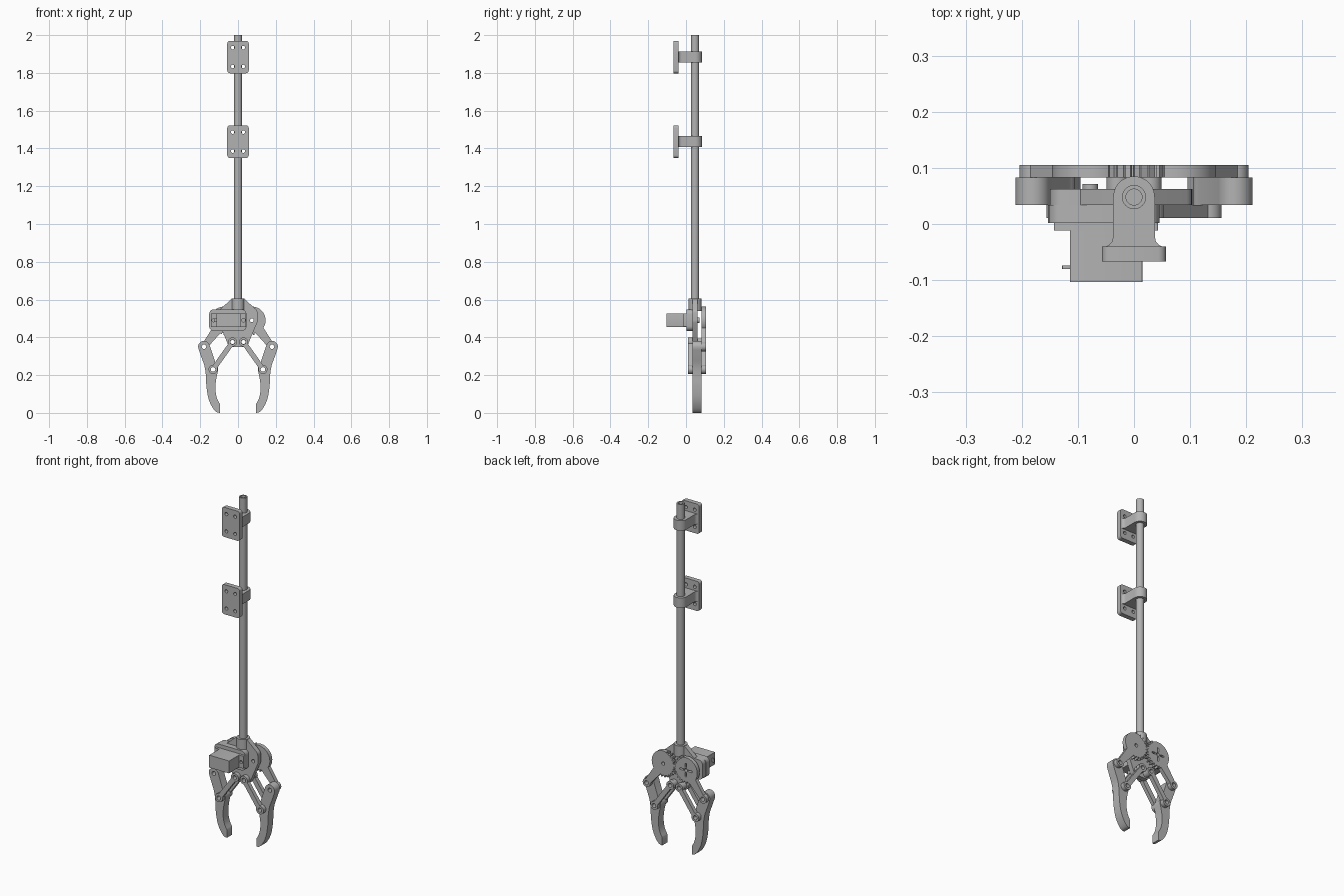
import bpy, bmesh
from math import sin, cos, pi, radians, hypot, atan2
from mathutils import Matrix, Vector

cube = bpy.data.objects.get("Cube")
if cube:
    bpy.data.objects.remove(cube, do_unlink=True)

grey = bpy.data.materials.new("plain grey")
grey.use_nodes = True
COLOUR = (0.45, 0.45, 0.45, 1)
grey.diffuse_color = COLOUR
grey.node_tree.nodes["Principled BSDF"].inputs["Base Color"].default_value = COLOUR


# ---------- outline helpers ----------
def circle(c, r, n=28):
    return [(c[0] + r * cos(2 * pi * i / n), c[1] + r * sin(2 * pi * i / n)) for i in range(n)]


def arc(c, r, a0, a1, n=12):
    angles = [radians(a0 + (a1 - a0) * i / n) for i in range(n + 1)]
    return [(c[0] + r * cos(a), c[1] + r * sin(a)) for a in angles]


def hull(pts):
    pts = sorted(set(pts))

    def half(seq):
        out = []
        for p in seq:
            while len(out) > 1 and ((out[-1][0] - out[-2][0]) * (p[1] - out[-2][1])
                                    - (out[-1][1] - out[-2][1]) * (p[0] - out[-2][0])) <= 1e-12:
                out.pop()
            out.append(p)
        return out[:-1]
    return half(pts) + half(pts[::-1])


def rounded(x0, x1, z0, z1, r):
    return hull([p for x in (x0 + r, x1 - r) for z in (z0 + r, z1 - r) for p in circle((x, z), r, 16)])


def smooth(pts, n=4):
    """Open Catmull-Rom curve through the points."""
    v = [Vector(p) for p in [pts[0]] + pts + [pts[-1]]]
    out = []
    for a, b, c, d in zip(v, v[1:], v[2:], v[3:]):
        for i in range(n):
            t = i / n
            q = 0.5 * (2 * b + (c - a) * t + (2 * a - 5 * b + 4 * c - d) * t * t
                       + (3 * b - a - 3 * c + d) * t ** 3)
            out.append(tuple(q))
    return out + [pts[-1]]


# ---------- solid helper ----------
def solid(name, pieces, lo, hi, upright=False):
    """Extrude pieces (outline followed by its holes) along y, or along z if upright."""
    bm = bmesh.new()
    for loops in pieces:
        curve = bpy.data.curves.new(name, "CURVE")
        curve.dimensions = "2D"
        curve.fill_mode = "BOTH"
        curve.extrude = (hi - lo) / 2
        for loop in loops:
            s = curve.splines.new("POLY")
            s.points.add(len(loop) - 1)
            for p, q in zip(s.points, loop):
                p.co = (q[0], q[1], 0, 1)
            s.use_cyclic_u = True
        tmp = bpy.data.objects.new(name, curve)
        mesh = bpy.data.meshes.new_from_object(tmp)
        bm.from_mesh(mesh)
        bpy.data.objects.remove(tmp)
        bpy.data.curves.remove(curve)
        bpy.data.meshes.remove(mesh)
    mid = (lo + hi) / 2
    move = Matrix.Translation((0, 0, mid)) if upright else \
        Matrix.Translation((0, mid, 0)) @ Matrix.Rotation(pi / 2, 4, "X")
    bm.transform(move)
    bmesh.ops.remove_doubles(bm, verts=bm.verts, dist=1e-5)
    bmesh.ops.recalc_face_normals(bm, faces=bm.faces)
    mesh = bpy.data.meshes.new(name)
    bm.to_mesh(mesh)
    bm.free()
    mesh.materials.clear()
    mesh.materials.append(grey)
    ob = bpy.data.objects.new(name, mesh)
    bpy.context.collection.objects.link(ob)
    bpy.ops.object.select_all(action="DESELECT")
    ob.select_set(True)
    bpy.context.view_layer.objects.active = ob
    bpy.ops.object.shade_smooth_by_angle(angle=radians(30))
    return ob


def bar(a, b, start, end, w0, w1):
    """Tapered bar between two pivots, beginning and ending short of each."""
    a, b = Vector(a), Vector(b)
    d = (b - a).normalized()
    n = Vector((-d.y, d.x))
    p, q = a + d * start, b - d * end
    return [tuple(v) for v in (p + n * w0, p - n * w0, q - n * w1, q + n * w1)]


# ---------- pole ----------
AXIS = (0, 0.048)
solid("pole", [[circle(AXIS, 0.0215, 32), circle(AXIS, 0.0143, 32)]], 0.56, 2.0, True)
solid("pole_socket", [[circle(AXIS, 0.035, 32)]], 0.54, 0.605, True)

# ---------- pole clamps with mounting plates ----------
flare = [(0.037, -0.022), (0.039, -0.031), (0.044, -0.037), (0.052, -0.041)]
clamp = arc(AXIS, 0.037, 0, 180, 20) + [(-x, y) for x, y in flare] + flare[::-1]
for label, z in (("upper", 1.884), ("lower", 1.436)):
    solid(label + "_clamp", [[clamp, circle(AXIS, 0.0215, 32)]], z - 0.029, z + 0.029, True)
    holes = [circle((sx * 0.028, z + sz * 0.05), 0.0095, 16) for sx in (-1, 1) for sz in (-1, 1)]
    solid(label + "_mounting_plate", [[rounded(-0.057, 0.057, z - 0.086, z + 0.086, 0.014)] + holes],
          -0.067, -0.04)

# ---------- gripper body ----------
GEAR, KNUCKLE, ELBOW, ANCHOR = (0.073, 0.49), (0.18, 0.35), (0.132, 0.23), (0.029, 0.375)
flip = lambda p, s: (s * p[0], p[1])
outline = [(-0.034, 0.603), (0.034, 0.603)]
for s in (-1, 1):
    outline += circle(flip(GEAR, s), 0.031) + circle(flip(ANCHOR, s), 0.027)
    outline += circle((s * 0.078, 0.53), 0.025)
solid("body_plate", [[hull(outline), circle(GEAR, 0.01, 16)]
                     + [circle(flip(ANCHOR, s), 0.011, 16) for s in (-1, 1)]], 0.034, 0.062)
for s, label in ((-1, "right"), (1, "left")):
    a = flip(ANCHOR, s)
    solid(label + "_link_spacer", [[circle(a, 0.02), circle(a, 0.011, 16)]], 0.062, 0.083)

# ---------- servo ----------
solid("servo_mount", [[rounded(-0.153, 0.045, 0.434, 0.548, 0.025)]], 0.002, 0.034)
solid("servo_mount_rear", [[rounded(-0.15, -0.05, 0.434, 0.548, 0.025)]], 0.033, 0.062)
solid("servo_flange", [[rounded(-0.143, 0.043, 0.455, 0.527, 0.003)]
                       + [circle((x, 0.49), 0.009, 16) for x in (-0.128, 0.029)]], -0.012, 0.002)
solid("servo_case", [[rounded(-0.114, 0.015, 0.455, 0.527, 0.002)]], -0.103, 0.002)
solid("servo_cable", [[rounded(-0.128, -0.113, 0.481, 0.501, 0.002)]], -0.08, -0.074)
solid("servo_shaft", [[circle((-0.078, 0.49), 0.014)]], 0.062, 0.071)


# ---------- gears: teeth only where the pair meshes ----------
def gear_outline(s, phase):
    pitch, pts = 15, []
    for k in range(24):
        a = k * pitch + phase
        off = (a + 15 + 180) % 360 - 180
        if abs(off) < 85:
            steps = ((-7.5, 0.066), (-4.2, 0.067), (-2, 0.079), (2, 0.079), (4.2, 0.067))
        else:
            steps = tuple((-7.5 + 3 * i, 0.073) for i in range(5))
        for da, r in steps:
            t = radians(180 - (a + da) if s > 0 else a + da)
            pts.append((s * 0.073 + r * cos(t), GEAR[1] + r * sin(t)))
    return pts


# ---------- fingers, links and drive arms ----------
outer = [(0.209, 0.338), (0.194, 0.295), (0.178, 0.25), (0.17, 0.2), (0.167, 0.14),
         (0.156, 0.075), (0.136, 0.03), (0.115, 0.005), (0.095, 0.0)]
inner = [(0.095, 0.046), (0.112, 0.08), (0.12, 0.13), (0.115, 0.18), (0.106, 0.222)]
lean = atan2(KNUCKLE[1] - ELBOW[1], KNUCKLE[0] - ELBOW[0])
finger = (arc(KNUCKLE, 0.031, 160, -15, 14)[:-1] + smooth(outer) + smooth(inner)
          + arc(ELBOW, 0.027, 175, 130, 4))

for s, label, phase in ((-1, "right", 0), (1, "left", 7.5)):
    gear, knuckle, elbow, anchor = [flip(p, s) for p in (GEAR, KNUCKLE, ELBOW, ANCHOR)]
    solid(label + "_finger", [[[flip(p, s) for p in finger],
                               circle(knuckle, 0.012, 20), circle(elbow, 0.012, 20)]], 0.034, 0.0825)

    # the driven gear carries a cross-shaped recess for the servo horn
    holes = [circle(gear, 0.01, 16)]
    if s < 0:
        holes += [rounded(gear[0] + dx - w, gear[0] + dx + w, gear[1] + dz - h, gear[1] + dz + h, 0.004)
                  for dx, dz, w, h in ((0.027, 0, 0.013, 0.005), (-0.027, 0, 0.013, 0.005),
                                       (0, 0.027, 0.005, 0.013), (0, -0.027, 0.005, 0.013))]
    solid(label + "_gear_arm", [[gear_outline(s, phase)] + holes,
                                [circle(knuckle, 0.024), circle(knuckle, 0.012, 20)],
                                [bar(gear, knuckle, 0.055, 0.016, 0.026, 0.0175)]], 0.083, 0.1055)

    # paired parallel links in front of and behind the finger
    link = [[circle(p, 0.024), circle(p, 0.012, 20)] for p in (anchor, elbow)]
    link.append([bar(anchor, elbow, 0.018, 0.018, 0.0135, 0.0135)])
    solid(label + "_front_link", link, 0.011, 0.0338)
    solid(label + "_rear_link", link, 0.083, 0.1055)
